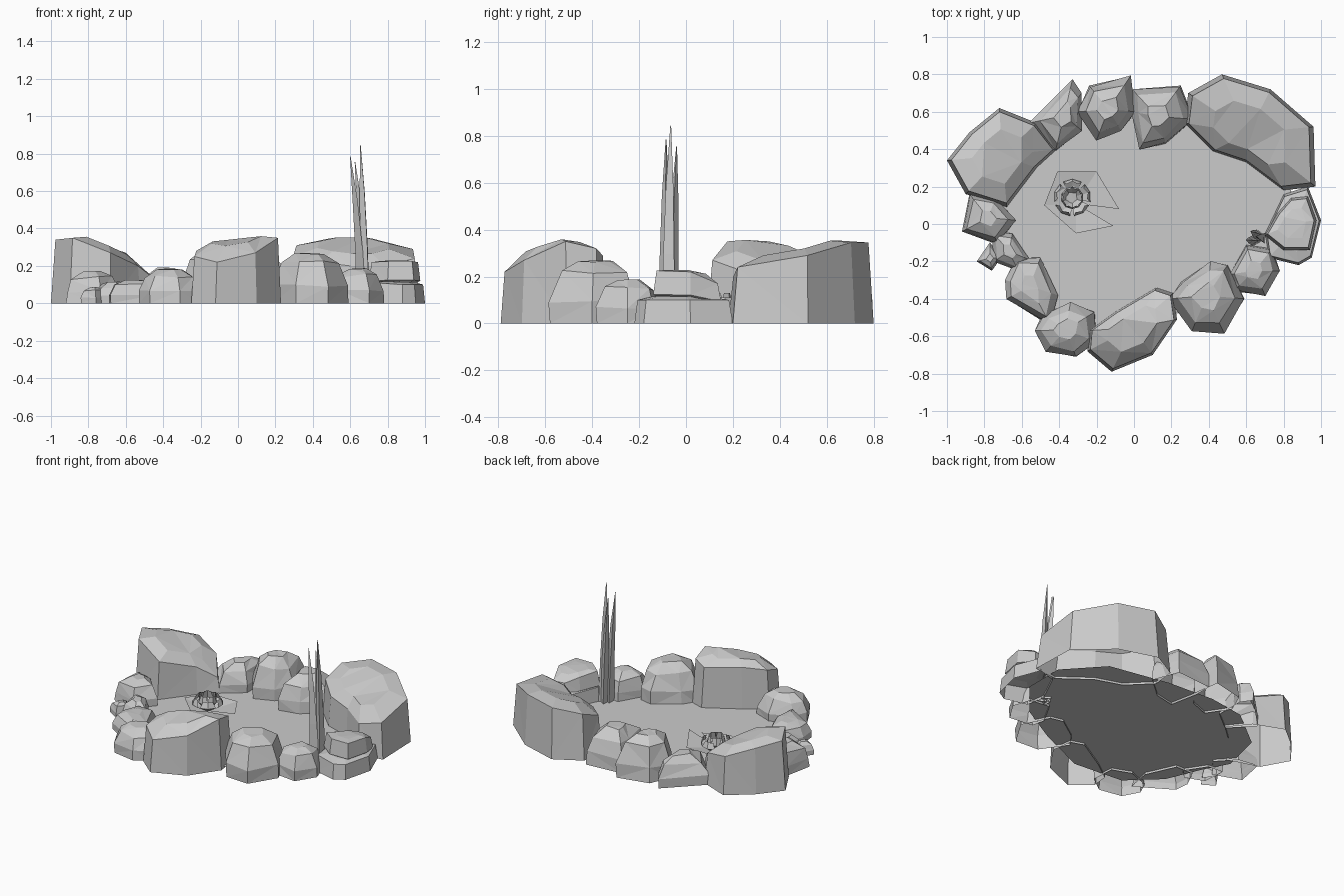
import bpy, bmesh, math, random
from mathutils import Vector

if "Cube" in bpy.data.objects:
    bpy.data.objects.remove(bpy.data.objects["Cube"])

random.seed(4)


def make(name, bm):
    bmesh.ops.recalc_face_normals(bm, faces=bm.faces)
    me = bpy.data.meshes.new(name)
    bm.to_mesh(me)
    bm.free()
    ob = bpy.data.objects.new(name, me)
    bpy.context.collection.objects.link(ob)
    return ob


def loft(bm, rings, cap=True, close=True):
    vs = [[bm.verts.new(p) for p in r] for r in rings]
    n = len(vs[0])
    for a, b in zip(vs, vs[1:]):
        for i in range(n if close else n - 1):
            j = (i + 1) % n
            bm.faces.new((a[i], a[j], b[j], b[i]))
    if cap:
        bm.faces.new(vs[-1])


def rock(name, pts, peak, rings=((1, 0), (.93, 1)), cap=.55, jit=0.0, lift=.7):
    """Faceted boulder, open below: outline points carry their shoulder height."""
    cx = sum(p[0] for p in pts) / len(pts)
    cy = sum(p[1] for p in pts) / len(pts)

    def ring(s, k, up=0.0):
        out = []
        for x, y, z in pts:
            q = s + (random.uniform(-jit, jit) if 0 < k else 0)
            zz = z * k * (1 + (random.uniform(-jit, jit) * 1.5 if 0 < k else 0))
            zz += (peak - zz) * up
            out.append((cx + (x - cx) * q, cy + (y - cy) * q, zz))
        return out
    bm = bmesh.new()
    loft(bm, [ring(s, k) for s, k in rings] + [ring(cap, 1, lift)])
    bmesh.ops.triangulate(bm, faces=bm.faces)
    return make(name, bm)


def small_rock(name, outline, h):
    pts = [(x, y, h * .75) for x, y in outline]
    return rock(name, pts, h, ((1, 0), (.98, .45), (.76, 1)), .36, .06, .8)


# Large boulders
rock("boulder_left", [(-1, .34, .34), (-.88, .49, .31), (-.72, .62, .26), (-.52, .54, .21),
     (-.41, .40, .12), (-.52, .3, .2), (-.68, .09, .27), (-.9, .16, .35)], .365,
     ((1, 0), (.92, 1)), lift=.4)
rock("boulder_back_right", [(.27, .54, .25), (.29, .7, .31), (.47, .8, .345), (.73, .72, .345),
     (.96, .52, .29), (.97, .2, .24), (.8, .18, .2), (.6, .33, .2), (.42, .39, .22)], .365,
     ((1, 0), (.93, 1)), lift=.4)
rock("boulder_front", [(-.25, -.68, .25), (-.12, -.79, .22), (.1, -.7, .27), (.23, -.51, .35),
     (.21, -.37, .32), (.12, -.34, .29), (-.1, -.47, .3), (-.24, -.57, .28)], .365, lift=.6)

# Right rock: flared foot with a slab on top
rock("rock_right_foot", [(.7, -.05, .11), (.8, .16, .1), (.93, .2, .1), (1, .02, .1),
     (.95, -.18, .1), (.88, -.22, .1), (.72, -.18, .11)], .12, cap=.6)
rock("rock_right_top", [(.7, -.06, .22), (.77, .06, .2), (.84, .14, .17), (.93, .15, .17),
     (.975, .02, .22), (.94, -.14, .225), (.8, -.14, .225)], .23, ((.92, .52), (1, .55), (.9, 1)))

# Smaller stones around the rim
stones = {
    "stone_back_a": ([(-.56, .54), (-.33, .77), (-.28, .7), (-.28, .5), (-.42, .39)], .2),
    "stone_back_b": ([(-.3, .6), (-.24, .74), (-.02, .79), (.01, .6), (-.07, .5), (-.2, .45)], .295),
    "stone_back_c": ([(-.01, .6), (-.01, .72), (.25, .74), (.32, .56), (.17, .43), (.03, .4)], .26),
    "stone_front_right": ([(.19, -.4), (.31, -.57), (.48, -.58), (.59, -.4), (.5, -.22), (.41, -.2), (.25, -.31)], .28),
    "stone_reeds": ([(.51, -.27), (.53, -.36), (.7, -.38), (.78, -.25), (.74, -.13), (.6, -.11)], .195),
    "stone_front_left": ([(-.53, -.57), (-.47, -.68), (-.31, -.71), (-.2, -.63), (-.21, -.47), (-.34, -.42), (-.49, -.48)], .19),
    "stone_left_a": ([(-.68, -.4), (-.44, -.55), (-.41, -.38), (-.5, -.18), (-.63, -.18), (-.69, -.3)], .13),
    "stone_left_b": ([(-.75, -.2), (-.62, -.25), (-.56, -.19), (-.65, -.05), (-.76, -.04)], .12),
    "stone_left_c": ([(-.84, -.2), (-.76, -.25), (-.71, -.18), (-.77, -.1)], .09),
    "stone_left_d": ([(-.92, -.04), (-.73, -.11), (-.63, .02), (-.74, .14), (-.88, .16)], .18),
}
for name, (outline, h) in stones.items():
    small_rock(name, outline, h)

# Water sheet tucked under the rocks
bm = bmesh.new()
bm.faces.new([bm.verts.new((x, y, .015)) for x, y in (
    (-.75, .05), (-.66, -.12), (-.56, -.36), (-.36, -.55), (0, -.58), (.36, -.42), (.64, -.26),
    (.84, -.02), (.84, .26), (.62, .5), (.2, .58), (-.14, .6), (-.4, .56), (-.68, .34))])
make("water", bm)

# Lily pad: notched fan with a raised rim
bm = bmesh.new()
hub = bm.verts.new((-.31, .11, .03))
rim = [bm.verts.new(p) for p in (
    (-.08, .08, .08), (-.2, .28, .06), (-.41, .28, .06), (-.48, .1, .08),
    (-.31, -.05, .05), (-.11, -.01, .03))]
for a, b in zip(rim, rim[1:]):
    bm.faces.new((hub, a, b))
make("lily_pad", bm)

# Lily flower: two layers of five cupped petals
bm = bmesh.new()
for r0, r1, z1, w, off in ((.04, .1, .11, .05, .31), (.025, .06, .13, .036, .94)):
    for i in range(5):
        a = off + i * math.tau / 5
        d = Vector((math.cos(a), math.sin(a), 0))
        t = Vector((-d.y, d.x, 0))
        c = Vector((-.33, .14, 0))
        up = Vector((0, 0, 1))
        prof = ((r0, .03, .4), (r1, .03 + (z1 - .03) * .5, 1), (r1 * .88, z1, .6))
        loft(bm, [[c + d * (r - .3 * w) + t * w * k + up * z, c + d * r + up * z,
                   c + d * (r - .3 * w) - t * w * k + up * z] for r, z, k in prof],
             cap=False, close=False)
make("lily_flower", bm)

# Reeds: slender three-sided blades
reeds = [((.65, -.09), (.60, -.085, .785)), ((.685, -.075), (.655, -.065, .845)),
         ((.67, -.06), (.625, -.04, .755))]
for n, (base, tip) in enumerate(reeds):
    bm = bmesh.new()
    rings = []
    for t, r in ((0, .034), (.35, .027), (.7, .018), (1, .002)):
        k = t ** 1.6
        x = base[0] + (tip[0] - base[0]) * k
        y = base[1] + (tip[1] - base[1]) * k
        rings.append([(x + r * math.cos(n + i * math.tau / 3), y + r * math.sin(n + i * math.tau / 3),
                       tip[2] * t) for i in range(3)])
    loft(bm, rings)
    make("reed_%d" % (n + 1), bm)
